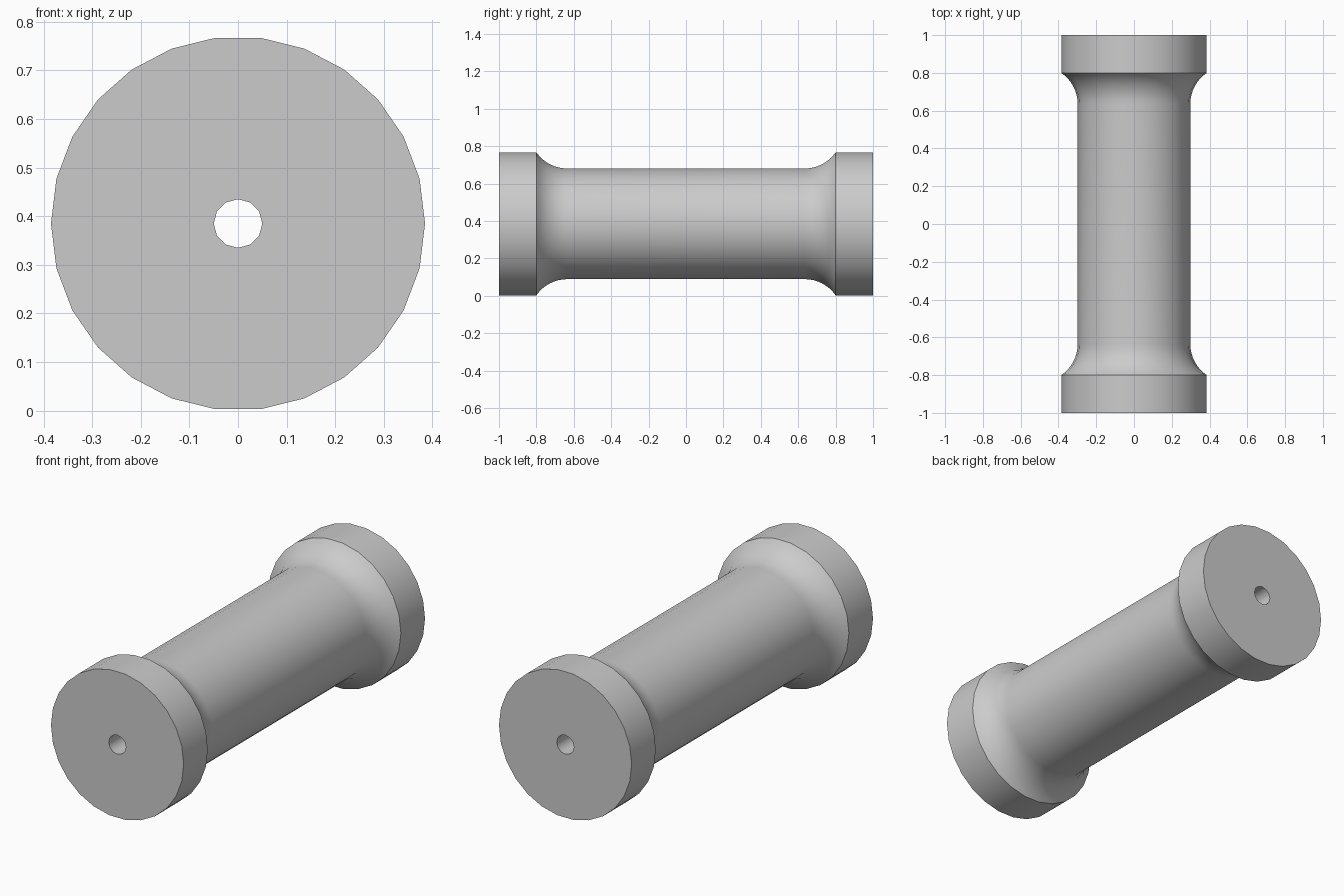
import bpy, bmesh, math
from mathutils import Matrix, Vector

END_R, BODY_R, HOLE_R = 0.385, 0.298, 0.05
FILLET_R, COLLAR_Y = 0.2, 0.8
SIDES, HOLE_SIDES, ARC_STEPS = 26, 12, 8

cube = bpy.data.objects.get("Cube")
if cube:
    bpy.data.objects.remove(cube, do_unlink=True)

grey = bpy.data.materials.new("plain grey")
grey.use_nodes = True
colour = (0.6, 0.6, 0.6, 1)
grey.diffuse_color = colour
grey.node_tree.nodes["Principled BSDF"].inputs["Base Color"].default_value = colour


def make_object(name, bm):
    bmesh.ops.recalc_face_normals(bm, faces=bm.faces)
    mesh = bpy.data.meshes.new(name)
    bm.to_mesh(mesh)
    bm.free()
    mesh.materials.append(grey)
    obj = bpy.data.objects.new(name, mesh)
    bpy.context.collection.objects.link(obj)
    obj.location.z = END_R
    return obj


# Half profile (radius, y): flat collar, then a concave fillet onto the body
sweep = math.acos((BODY_R + FILLET_R - END_R) / FILLET_R)
tangent_y = COLLAR_Y - FILLET_R * math.sin(sweep)
half = [(END_R, 1)]
for i in range(ARC_STEPS + 1):
    a = sweep * (1 - i / ARC_STEPS)
    half.append((BODY_R + FILLET_R * (1 - math.cos(a)),
                 tangent_y + FILLET_R * math.sin(a)))
profile = half + [(r, -y) for r, y in reversed(half)]

# Roller: rings along y joined into a closed solid
bm = bmesh.new()
rings = []
for r, y in profile:
    angles = [math.tau * k / SIDES for k in range(SIDES)]
    rings.append([bm.verts.new((r * math.cos(a), y, r * math.sin(a))) for a in angles])
for upper, lower in zip(rings, rings[1:]):
    for k in range(SIDES):
        n = (k + 1) % SIDES
        bm.faces.new((upper[k], upper[n], lower[n], lower[k]))
bm.faces.new(rings[0])
bm.faces.new(rings[-1])
roller = make_object("roller", bm)

# Axle hole: cut straight through from end to end
bm = bmesh.new()
bmesh.ops.create_cone(bm, cap_ends=True, segments=HOLE_SIDES, radius1=HOLE_R,
                      radius2=HOLE_R, depth=2.4,
                      matrix=Matrix.Rotation(math.pi / 2, 4, "X"))
cutter = make_object("axle_hole_cutter", bm)
cutter.hide_render = True

bore = roller.modifiers.new("axle hole", "BOOLEAN")
bore.operation = "DIFFERENCE"
bore.solver = "EXACT"
bore.object = cutter

bpy.ops.object.select_all(action="DESELECT")
roller.select_set(True)
bpy.context.view_layer.objects.active = roller
bpy.ops.object.modifier_apply(modifier=bore.name)
bpy.data.objects.remove(cutter, do_unlink=True)

# Smooth round surfaces, crisp collar and hole rims
bpy.ops.object.shade_smooth_by_angle(angle=math.radians(40))
